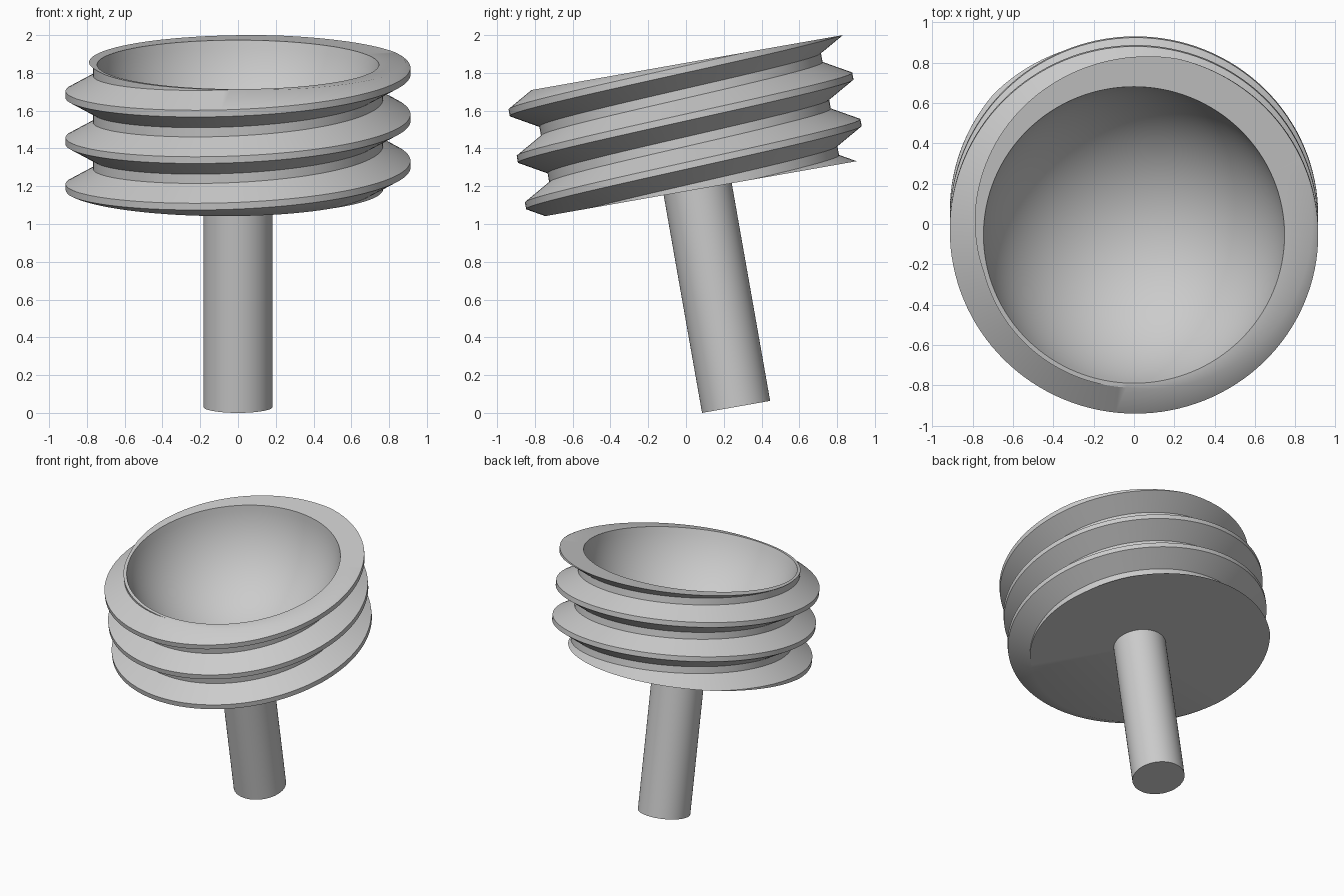
import bpy, bmesh
from math import sin, cos, pi, acos, radians
from mathutils import Vector, Matrix

cube = bpy.data.objects.get("Cube")
if cube:
    bpy.data.objects.remove(cube)

TILT = radians(10)
BASE = Vector((0, 0.062, 1.184))      # centre of the cap underside
HEIGHT = 0.67
PITCH, PHASE = 0.25, 0.135
CREST_R, ROOT_R = 0.913, 0.768
CREST, FLANK = 0.018, 0.1             # half widths of crest and of whole ridge
BOWL_R, BOWL_DEPTH = 0.746, 0.62
SEGMENTS = 128

grey = bpy.data.materials.new("plain grey")
grey.use_nodes = True
colour = (0.6, 0.6, 0.6, 1)
grey.diffuse_color = colour
grey.node_tree.nodes["Principled BSDF"].inputs["Base Color"].default_value = colour


def finish(name, bm):
    """Turn a bmesh into a tilted, smooth shaded object."""
    bmesh.ops.recalc_face_normals(bm, faces=bm.faces)
    mesh = bpy.data.meshes.new(name)
    bm.to_mesh(mesh)
    bm.free()
    mesh.materials.append(grey)
    obj = bpy.data.objects.new(name, mesh)
    bpy.context.collection.objects.link(obj)
    obj.location = BASE
    obj.rotation_euler.x = TILT
    bpy.ops.object.select_all(action='DESELECT')
    obj.select_set(True)
    bpy.context.view_layer.objects.active = obj
    bpy.ops.object.shade_smooth_by_angle(angle=radians(30))
    return obj


def thread_radius(z, crest_z):
    """Radius of the screw profile at height z."""
    d = abs((z - crest_z + PITCH / 2) % PITCH - PITCH / 2)
    t = min(max((d - CREST) / (FLANK - CREST), 0), 1)
    return CREST_R + (ROOT_R - CREST_R) * t


def bowl_profile(steps=24):
    """Spherical hollow from the rim down to its lowest point."""
    ball = (BOWL_R ** 2 + BOWL_DEPTH ** 2) / (2 * BOWL_DEPTH)
    centre = HEIGHT - BOWL_DEPTH + ball
    start = acos((centre - HEIGHT) / ball)
    angles = [start * (1 - i / steps) for i in range(steps + 1)]
    return [(ball * sin(a), centre - ball * cos(a)) for a in angles]


# Threaded cap: one profile per angle, ridges climbing and trimmed at both ends
bm = bmesh.new()
bowl = bowl_profile()
columns = []
for i in range(SEGMENTS + 1):
    turn = i / SEGMENTS
    crest_z = PHASE + PITCH * turn
    profile = [(0, 0)]
    for k in range(-3, 4):
        for offset in (-FLANK, -CREST, CREST, FLANK):
            z = min(max(crest_z + k * PITCH + offset, 0), HEIGHT)
            profile.append((thread_radius(z, crest_z), z))
    profile += bowl
    a = 2 * pi * turn
    columns.append([bm.verts.new((r * cos(a), r * sin(a), z)) for r, z in profile])
for left, right in zip(columns, columns[1:]):
    for j in range(len(left) - 1):
        bm.faces.new((left[j], right[j], right[j + 1], left[j + 1]))
bmesh.ops.remove_doubles(bm, verts=bm.verts, dist=0.0001)
bmesh.ops.dissolve_degenerate(bm, edges=bm.edges, dist=0.0001)
finish("threaded_cap", bm)

# Round stem below the cap
LENGTH = 1.17
bm = bmesh.new()
bmesh.ops.create_cone(bm, cap_ends=True, segments=64, radius1=0.183, radius2=0.183,
                      depth=LENGTH + 0.02,
                      matrix=Matrix.Translation((0, 0, 0.01 - LENGTH / 2)))
finish("stem", bm)
